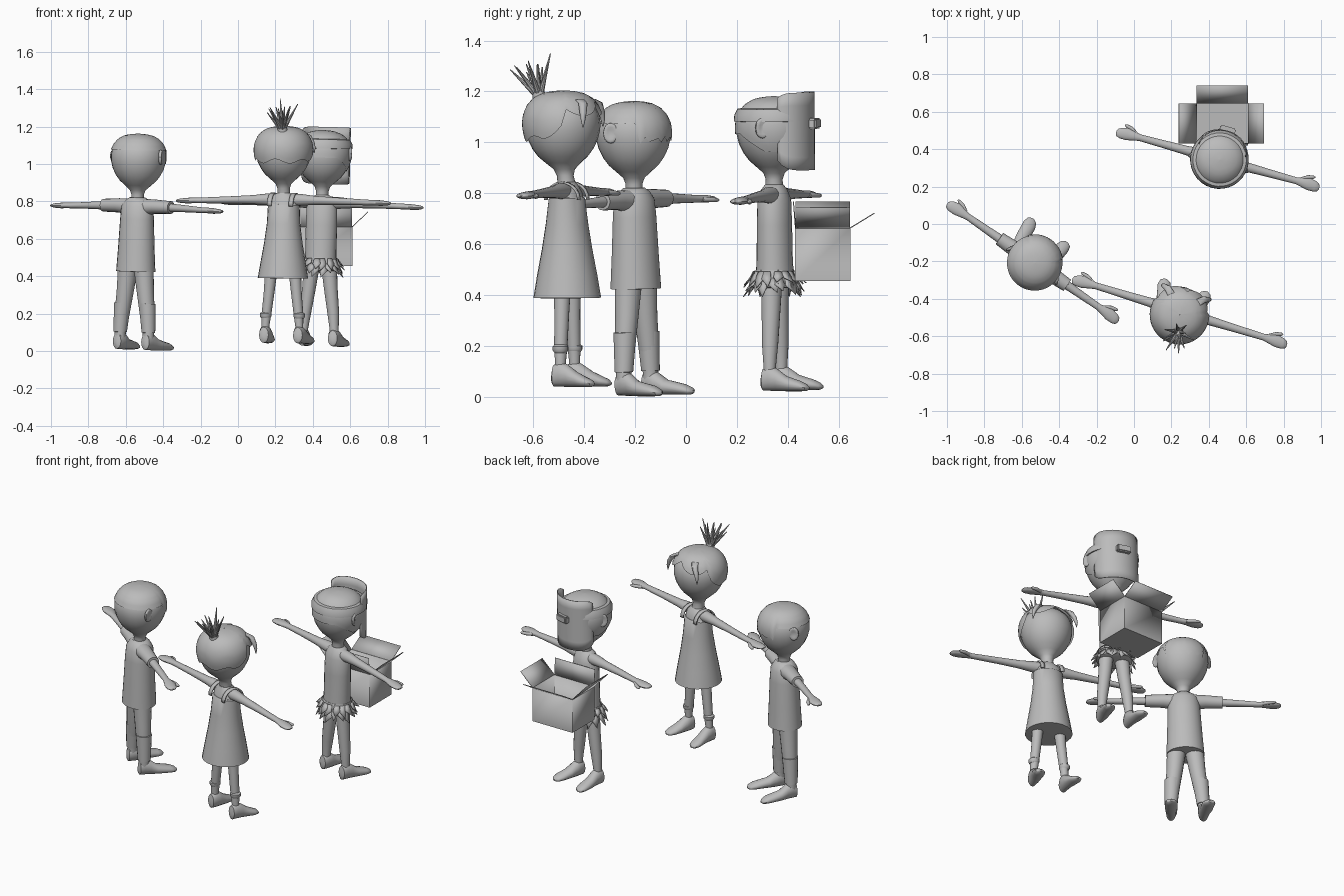
import bpy, bmesh, math, random
from mathutils import Matrix, Vector

if "Cube" in bpy.data.objects:
    bpy.data.objects.remove(bpy.data.objects["Cube"])
random.seed(4)
grey = bpy.data.materials.new("grey")
grey.diffuse_color = (0.5, 0.5, 0.5, 1)
grey.use_nodes = True
grey.node_tree.nodes["Principled BSDF"].inputs["Base Color"].default_value = grey.diffuse_color
M = Matrix()          # placement of the child being built
PREFIX = ""


def finish(name, bm, thick=0, angle=40):
    bmesh.ops.recalc_face_normals(bm, faces=bm.faces)
    bm.transform(M)
    me = bpy.data.meshes.new(PREFIX + name)
    bm.to_mesh(me)
    bm.free()
    ob = bpy.data.objects.new(PREFIX + name, me)
    bpy.context.collection.objects.link(ob)
    me.materials.append(grey)
    if thick:
        mod = ob.modifiers.new("thickness", 'SOLIDIFY')
        mod.thickness, mod.offset = thick, 0
    bpy.ops.object.select_all(action='DESELECT')
    ob.select_set(True)
    bpy.context.view_layer.objects.active = ob
    bpy.ops.object.shade_smooth_by_angle(angle=math.radians(angle))
    return ob


def loft(name, rings, axis='z', side=1, n=24):
    """Skin over elliptical rings (t, u, v, ru, rv) along an axis; side=-1 mirrors x."""
    bm = bmesh.new()
    loops = []
    for t, u, v, ru, rv in rings:
        loop = []
        for i in range(n):
            a = 2 * math.pi * i / n
            p, q = u + ru * math.cos(a), v + rv * math.sin(a)
            co = {'z': (p, q, t), 'x': (t, p, q), 'y': (p, t, q)}[axis]
            loop.append(bm.verts.new((co[0] * side, co[1], co[2])))
        loops.append(loop)
    for a, b in zip(loops, loops[1:]):
        for i in range(n):
            bm.faces.new((a[i], a[(i + 1) % n], b[(i + 1) % n], b[i]))
    bm.faces.new(loops[0])
    bm.faces.new(loops[-1])
    return finish(name, bm)


def grid(name, cols, rows, fn, thick=0):
    bm = bmesh.new()
    v = [[bm.verts.new(fn(i, j)) for j in range(rows + 1)] for i in range(cols + 1)]
    for i in range(cols):
        for j in range(rows):
            bm.faces.new((v[i][j], v[i + 1][j], v[i + 1][j + 1], v[i][j + 1]))
    bmesh.ops.remove_doubles(bm, verts=bm.verts, dist=1e-5)
    return finish(name, bm, thick)


HEAD = [(.79, .036), (.83, .033), (.855, .042), (.88, .07), (.905, .098), (.935, .12),
        (.97, .137), (1.01, .147), (1.04, .148), (1.07, .143), (1.10, .128),
        (1.125, .105), (1.142, .073), (1.15, .035), (1.152, .001)]


def head_radius(z):
    for (z0, r0), (z1, r1) in zip(HEAD, HEAD[1:]):
        if z <= z1:
            return r0 + (r1 - r0) * (z - z0) / (z1 - z0)
    return 0.001


def hair(edge, off, oy=0):
    """Cap following the skull, its lower edge given by angle from the face (degrees)."""
    def fn(i, j):
        deg = i * 360 / 48 - 180
        a, e = math.radians(deg), edge(deg)
        z = e + (1.152 - e) * math.sin(j / 12 * math.pi / 2)
        r = head_radius(z) + off * (1 - (j / 12) ** 6)
        return (r * math.sin(a), oy + r * math.cos(a), z + off * max(0, (z - 1) / .15))
    return grid("hair", 48, 12, fn)


def child(prefix, x, y, z, turn, roll, arm_len, leg, toe, head_y=0, sleeve=False):
    """Shared head, arms, legs and feet. leg = (hip x, ankle x, hip z, hip r, ankle r)."""
    global M, PREFIX
    PREFIX = prefix
    M = (Matrix.Translation((x, y, z)) @ Matrix.Rotation(math.radians(turn), 4, 'Z')
         @ Matrix.Rotation(math.radians(roll), 4, 'Y'))
    loft("head", [(h, 0, head_y * min(1, (h - .79) / .1), r, r) for h, r in HEAD])
    hx, ax, hz, hr, ar = leg
    L = arm_len
    for s, tag in ((-1, "left_"), (1, "right_")):
        loft(tag + "arm", [(.03, 0, .77, .035, .032), (.09, 0, .77, .033, .032),
                           (.17, 0, .768, .025, .024), (.30, 0, .765, .021, .019),
                           (L - .13, 0, .76, .018, .015), (L - .10, 0, .76, .024, .015),
                           (L - .06, 0, .758, .033, .015), (L - .025, -.003, .757, .029, .012),
                           (L - .006, -.005, .757, .02, .008), (L, -.005, .757, .008, .003)],
             'x', s, 16)
        loft(tag + "thumb", [(L - .11, .015, .757, .010, .010), (L - .075, .034, .755, .012, .010),
                             (L - .045, .042, .753, .009, .008), (L - .035, .044, .753, .003, .003)],
             'x', s, 10)
        if sleeve:
            loft(tag + "sleeve", [(.04, 0, .765, .05, .045), (.12, 0, .77, .042, .038),
                                  (.22, 0, .768, .036, .034), (.221, 0, .768, .02, .02)], 'x', s, 16)
        loft(tag + "leg", [(hz, hx, 0, hr, hr), (hz * .7, hx * .65 + ax * .35, 0, hr * .85, hr * .85),
                           (hz * .4, hx * .2 + ax * .8, 0, hr * .4 + ar * .6, hr * .4 + ar * .6),
                           (.09, ax, 0, ar, ar), (.05, ax, 0, ar, ar)], 'z', s, 16)
        loft(tag + "foot", [(-.035, ax, .035, .012, .02), (-.028, ax, .045, .026, .042),
                            (0, ax, .052, .033, .05), (.03, ax + .002, .045, .034, .044),
                            (.07, ax + .008, .03, .036, .03), (toe - .04, ax + .015, .021, .037, .021),
                            (toe - .012, ax + .018, .015, .028, .014),
                            (toe, ax + .018, .012, .008, .005)], 'y', s, 16)


def ears():
    for s, tag in ((-1, "left_"), (1, "right_")):
        bm = bmesh.new()
        bmesh.ops.create_uvsphere(bm, u_segments=16, v_segments=10, radius=1)
        for v in bm.verts:                       # dish the outer side
            if v.co.x > 0:
                v.co.x *= .2 + 1.2 * min(1, v.co.y ** 2 + v.co.z ** 2)
        bm.transform(Matrix.Translation((s * .148, -.005, 1.035)) @ Matrix.Rotation(s * .5, 4, 'Z')
                     @ Matrix.Diagonal((s * .014, .03, .04, 1)))
        finish(tag + "ear", bm)


# --- child in shirt and trousers
child("shirt_child_", -.557, -.19, .006, -34.6, 1.7, .555, (.05, .092, .45, .055, .031), .19, sleeve=True)
loft("shirt", [(.419, 0, 0, .09, .08), (.42, 0, 0, .109, .096), (.55, 0, 0, .101, .089),
               (.70, 0, 0, .094, .082), (.77, 0, 0, .09, .075), (.80, 0, 0, .07, .058),
               (.816, 0, 0, .042, .042)])
hair(lambda d: 1.005 + .012 * math.cos(d * .35) if abs(d) < 48 else 1.068, .005)
ears()
for s in (-1, 1):
    loft("trouser_cuff", [(.094, .092, 0, .03, .03), (.095, .092, 0, .037, .037),
                          (.25, .08, 0, .046, .046)], 'z', s, 16)

# --- child in dress
child("dress_child_", .236, -.465, .04, -17, .7, .60, (.065, .095, .40, .034, .021), .145, head_y=-.016)
loft("dress", [(.349, 0, 0, .12, .12), (.35, 0, 0, .135, .133), (.44, 0, 0, .12, .118),
               (.54, 0, 0, .103, .099), (.64, 0, 0, .09, .083), (.74, 0, 0, .086, .07),
               (.745, 0, 0, .08, .065)])
loft("chest", [(.70, 0, 0, .083, .066), (.76, 0, 0, .08, .06), (.79, 0, 0, .06, .045),
               (.805, 0, -.004, .036, .036)])
for s in (-1, 1):
    grid("dress_strap", 10, 1, lambda i, j: (s * (.048 + .024 * j),
         -.068 * math.cos(i * math.pi / 10), .735 + .068 * math.sin(i * math.pi / 10)), .008)
    loft("sock_cuff", [(.135, .094, 0, .024, .024), (.145, .094, 0, .031, .031),
                       (.16, .094, 0, .031, .031), (.168, .093, 0, .022, .022)], 'z', s, 16)


def dress_hair_edge(d):
    d = abs(d)
    if d < 75:
        return 1.11 - .05 * math.sin(math.radians(d * 2.2))
    return .975 + .05 * max(0, 1 - (d - 75) / 30) + .012 * math.cos(math.radians(d * 6))


hair(dress_hair_edge, .012, -.016)
for s in (-1, 1):       # locks framing the face
    loft("hair_lock", [(1.13, .075, .075, .02, .02), (1.115, .10, .098, .018, .018),
                       (1.08, .122, .105, .014, .014), (1.05, .132, .108, .009, .009),
                       (1.02, .134, .108, .002, .002)], 'z', s, 10)
# tuft of spikes on the crown
bm = bmesh.new()
base = Vector((.02, -.105, 1.135))
for i in range(13):
    a = i * 2.4
    tilt = .25 + .75 * (i / 12) ** .5
    d = Vector((math.cos(a) * tilt * .75, math.sin(a) * tilt * .75 - .35, 1)).normalized()
    ln = random.uniform(.13, .185)
    bmesh.ops.create_cone(bm, segments=8, radius1=.014, radius2=.002, depth=ln, cap_ends=True,
                          matrix=Matrix.Translation(base + d * ln / 2) @ d.to_track_quat('Z', 'Y').to_matrix().to_4x4())
finish("hair_tuft", bm)
loft("tuft_base", [(1.11, .02, -.10, .03, .03), (1.15, .02, -.107, .026, .026),
                   (1.18, .02, -.113, .02, .02), (1.19, .02, -.115, .008, .008)], n=16)

# --- child with face shield and leaf skirt
child("shield_child_", .43, .352, .025, -15.4, 1.5, .563, (.045, .085, .46, .044, .024), .165)
loft("torso", [(.43, 0, 0, .085, .075), (.52, 0, 0, .084, .07), (.65, 0, 0, .085, .068),
               (.75, 0, 0, .083, .065), (.79, 0, 0, .066, .05), (.81, 0, 0, .036, .036)])
hair(lambda d: .94 + .07 * min(1, max(0, (abs(d) - 90) / 45)), .005)
ears()
loft("head_band", [(1.058, 0, 0, .14, .14), (1.06, 0, 0, .157, .157), (1.085, 0, 0, .155, .155),
                   (1.108, 0, 0, .143, .143), (1.112, 0, 0, .12, .12)], n=32)


def shield_point(i, j):
    t = i / 10 - 1
    a = t * math.pi / 2
    lo, hi = .867 + .04 * abs(t) ** 6, 1.173 - .02 * abs(t) ** 8
    return (.13 * math.sin(a), .05 + .108 * math.cos(a), lo + (hi - lo) * j / 6)


grid("face_shield", 20, 6, shield_point, .006)
bm = bmesh.new()
bmesh.ops.create_cube(bm, size=1, matrix=Matrix.Translation((0, .166, 1.05)) @ Matrix.Diagonal((.085, .032, .042, 1)))
bmesh.ops.bevel(bm, geom=bm.edges[:], offset=.006, segments=2, affect='EDGES')
finish("shield_window", bm)
loft("skirt_band", [(.405, 0, 0, .09, .085), (.41, 0, 0, .102, .092), (.45, 0, 0, .094, .082),
                    (.475, 0, 0, .087, .074)])
bm = bmesh.new()        # two layers of pointed leaves
for layer, (top, low, n) in enumerate(((.47, .415, 16), (.445, .375, 18))):
    for i in range(n):
        a = 2 * math.pi * (i + .5 * layer) / n + random.uniform(-.08, .08)
        drop = low + random.uniform(-.01, .02)

        def leaf(da, out, z):
            return bm.verts.new(((.09 + out) * math.cos(a + da), (.08 + out) * math.sin(a + da), z))
        a0, a1 = leaf(-.16, .003, top), leaf(.16, .003, top)
        b0, b1 = leaf(-.2, .018, (top + drop) / 2), leaf(.2, .018, (top + drop) / 2)
        tip = leaf(random.uniform(-.15, .15), random.uniform(.03, .045), drop)
        bm.faces.new((a0, a1, b1, b0))
        bm.faces.new((b0, b1, tip))
finish("leaf_skirt", bm, .004)

# --- open cardboard box
M, PREFIX = Matrix(), "open_box_"
X0, X1, Y0, Y1, Z0, Z1 = .335, .61, .43, .645, .457, .664
bm = bmesh.new()
lo = [bm.verts.new((x, y, Z0)) for x, y in ((X0, Y0), (X1, Y0), (X1, Y1), (X0, Y1))]
hi = [bm.verts.new((v.co.x, v.co.y, Z1)) for v in lo]
bm.faces.new(lo)
for i in range(4):
    bm.faces.new((lo[i], lo[(i + 1) % 4], hi[(i + 1) % 4], hi[i]))
finish("body", bm, .004, 20)
for name, i, lean in (("near_flap", 0, (0, -.008, .103)), ("right_flap", 1, (.085, 0, .08)),
                      ("far_flap", 2, (0, .095, .058)), ("left_flap", 3, (-.095, 0, .103))):
    c = [(X0, Y0, Z1), (X1, Y0, Z1), (X1, Y1, Z1), (X0, Y1, Z1)]
    p, q, d = Vector(c[i]), Vector(c[(i + 1) % 4]), Vector(lean)
    bm = bmesh.new()
    bm.faces.new([bm.verts.new(v) for v in (p, q, q + d, p + d)])
    finish(name, bm, .004, 20)
